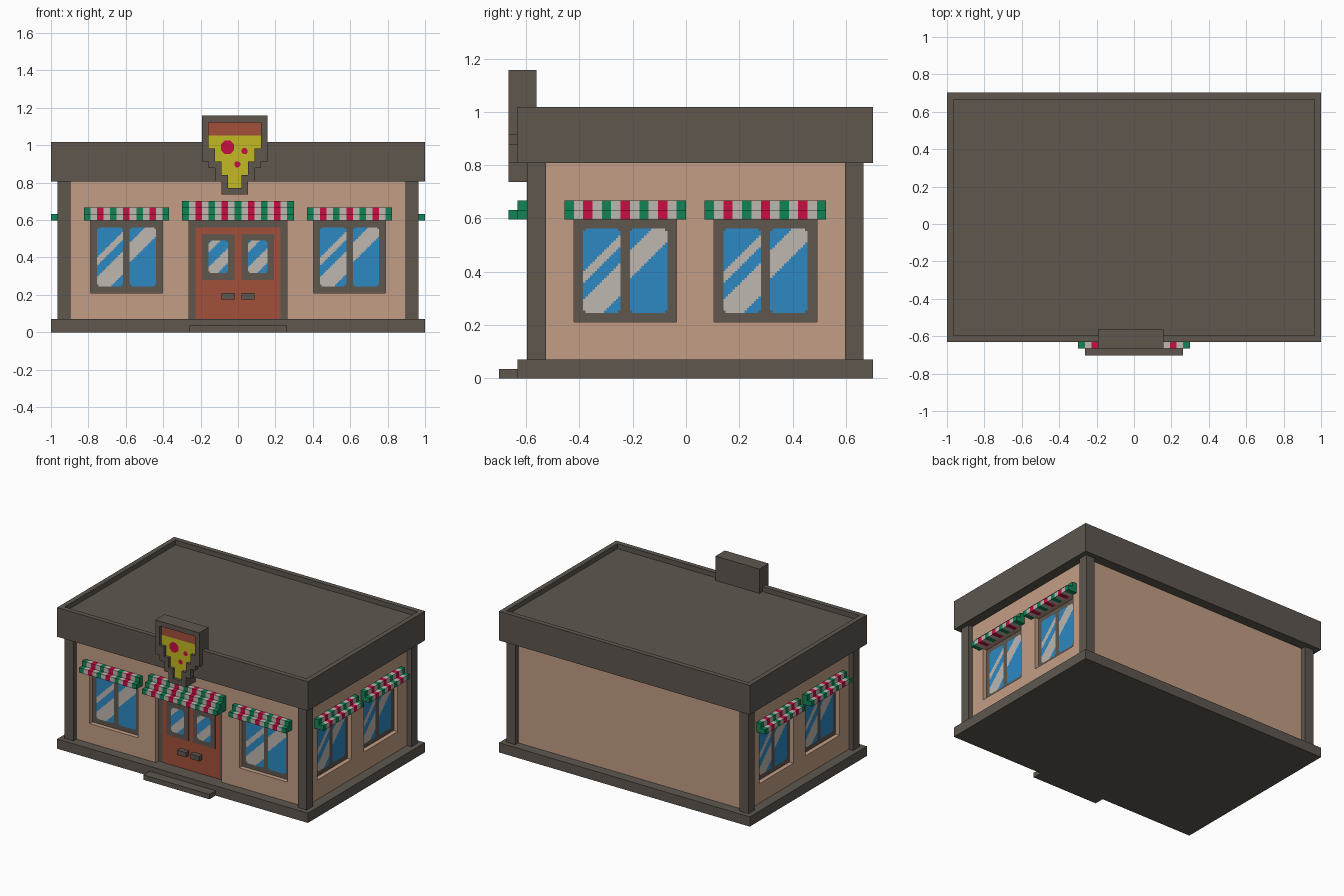
import bpy, bmesh, math
from mathutils import Vector

cube = bpy.data.objects.get("Cube")
if cube:
    bpy.data.objects.remove(cube, do_unlink=True)

U = 2 / 57  # modelling unit: the building is 57 units wide


def linear(c):
    c /= 255
    return c / 12.92 if c <= 0.04045 else ((c + 0.055) / 1.055) ** 2.4


def material(name, *rgb):
    m = bpy.data.materials.new(name)
    col = [linear(c) for c in rgb] + [1]
    m.diffuse_color = col
    m.use_nodes = True
    for n in m.node_tree.nodes:
        if n.type == 'BSDF_PRINCIPLED':
            n.inputs["Base Color"].default_value = col
            n.inputs["Roughness"].default_value = 0.9
    return m


TRIM, WALL, DOOR, GLASS, WHITE, GREEN, RED, CHEESE = range(8)
MATS = [material("dark trim", 94, 87, 79), material("beige wall", 195, 158, 133),
        material("brick red", 162, 80, 58), material("glass blue", 45, 137, 196),
        material("pale grey", 190, 183, 176), material("awning green", 18, 130, 86),
        material("bright red", 200, 14, 66), material("cheese yellow", 196, 184, 35)]

# Each facade is laid out as (along, outward, up) and mapped to the world
SIDES = {
    "front": lambda a, d, z: Vector((a, -d, z)) * U,
    "right": lambda a, d, z: Vector((d, a, z)) * U,
    "left": lambda a, d, z: Vector((-d, 2 - a, z)) * U,
}


def finish(name, bm):
    me = bpy.data.meshes.new(name)
    bm.to_mesh(me)
    bm.free()
    for m in MATS:
        me.materials.append(m)
    ob = bpy.data.objects.new(name, me)
    bpy.context.scene.collection.objects.link(ob)
    return ob


def boxes(name, items, side="front"):
    """Items are (a0, a1, d0, d1, z0, z1, material)."""
    bm = bmesh.new()
    for a0, a1, d0, d1, z0, z1, mat in items:
        p, q = SIDES[side](a0, d0, z0), SIDES[side](a1, d1, z1)
        verts = bmesh.ops.create_cube(bm, size=1)["verts"]
        for v in verts:
            for i in range(3):
                v.co[i] = (p[i] + q[i]) / 2 + v.co[i] * 2 * abs(q[i] - p[i]) / 2
        for f in {f for v in verts for f in v.link_faces}:
            f.material_index = mat
    return finish(name, bm)


def pane(name, side, a, z, d, w, h, bands):
    """Stepped glass plate; bands are diagonal reflections."""
    bm = bmesh.new()
    n, r = 4, 0.6
    grid = [[bm.verts.new(SIDES[side](a + i / n, d, z + j / n))
             for i in range(w * n + 1)] for j in range(h * n + 1)]
    for j in range(h * n):
        for i in range(w * n):
            x, y = (i + 0.5) / n, (j + 0.5) / n
            f = bm.faces.new((grid[j][i], grid[j][i + 1], grid[j + 1][i + 1], grid[j + 1][i]))
            ex, ey = max(0, r - min(x, w - x)), max(0, r - min(y, h - y))
            if math.hypot(ex, ey) > r:
                f.material_index = TRIM  # rounded corner
            elif any(lo < y - x < hi for lo, hi in bands):
                f.material_index = WHITE
            else:
                f.material_index = GLASS
    return finish(name, bm)


def window(name, side, a, d):
    boxes(name + "_frame", [(a, a + 11, d, d + 0.1, 6, 17, TRIM)], side)
    pane(name + "_pane_a", side, a + 1, 7, d + 0.2, 4, 9, [(-2.2, 1.4), (3.2, 4.5)])
    pane(name + "_pane_b", side, a + 6, 7, d + 0.2, 4, 9, [(3.7, 6.6)])


def awning(name, side, a, d, stripes, steps):
    order = (GREEN, WHITE, RED, WHITE)
    boxes(name, [(a + i, a + i + 1, d, d + steps - s, 17 + s, 18 + s, order[i % 4])
                 for i in range(stripes) for s in range(steps)], side)


def wall(name, side, a0, a1, d, openings):
    items, a = [], a0
    for b0, b1, z0, z1 in openings:
        items.append((a, b0, d - 1, d, 2, 23, WALL))
        items.append((b0, b1, d - 1, d, z1, 23, WALL))
        if z0 > 2:
            items.append((b0, b1, d - 1, d, 2, z0, WALL))
        a = b1
    items.append((a, a1, d - 1, d, 2, 23, WALL))
    boxes(name, items, side)


# Base, step, columns and roof with raised rim
boxes("base", [(-28.5, 28.5, -20, 18, 0, 2, TRIM)])
boxes("door_step", [(-7.5, 7.5, 18, 20, 0, 1, TRIM)])
for sx, nx in ((-1, "right"), (1, "left")):
    for d, ny in ((15, "front"), (-19, "back")):
        boxes(f"{ny}_{nx}_column", [(sx * 25.5, sx * 27.5, d, d + 2, 2, 23, TRIM)])
boxes("roof", [(-28.5, 28.5, -20, 18, 23, 28, TRIM)])
boxes("roof_rim", [(-28.5, 28.5, 17, 18, 28, 29, TRIM), (-28.5, 28.5, -20, -19, 28, 29, TRIM),
                   (-28.5, -27.5, -19, 17, 28, 29, TRIM), (27.5, 28.5, -19, 17, 28, 29, TRIM)])

# Walls with recessed openings
boxes("building_core", [(-25.5, 25.5, -17, 15, 2, 23, WALL)])
boxes("back_wall", [(-26.5, 26.5, -18, -17, 2, 23, WALL)])
wall("front_wall", "front", -26.5, 26.5, 16,
     [(-22.5, -11.5, 6, 17), (-7.5, 7.5, 2, 17), (11.5, 22.5, 6, 17)])
# Model's own left is +x
for side, label in (("right", "left"), ("left", "right")):
    wall(label + "_wall", side, -15, 17, 26.5, [(-12, -1, 6, 17), (3, 14, 6, 17)])

# Windows and their awnings
for side, label, d, starts in (("front", "front", 15, (-22.5, 11.5)),
                               ("right", "left", 25.5, (-12, 3)),
                               ("left", "right", 25.5, (-12, 3))):
    for k, a in enumerate(starts, 1):
        window(f"{label}_window_{k}", side, a, d)
        awning(f"{label}_awning_{k}", side, a - 1, d + 1, 13, 2)

# Double door
boxes("door_frame", [(-7.5, 7.5, 15, 15.1, 2, 17, TRIM)])
for a, label in ((-6.5, "right"), (0, "left")):
    w = -5.5 if a < 0 else 0.5
    h = -2.5 if a < 0 else 0.5
    boxes(label + "_door", [(a, a + 6.5, 15, 15.2, 2, 16, DOOR)])
    boxes(label + "_door_window_frame", [(w, w + 5, 15.2, 15.3, 8, 15, TRIM)])
    pane(label + "_door_pane", "front", w + 1, 9, 15.4, 3, 5, [(-1.3, 0.9), (3.1, 4.4)])
    boxes(label + "_door_handle", [(h, h + 2, 15.2, 16.2, 5, 6, TRIM)])
awning("door_awning", "front", -8.5, 16, 17, 3)

# Stepped slice sign: rows of (bottom, top, outer half width, inner half width)
C = -0.5
frame, slab = [], []
for z0, z1, o, i in ((21, 22, 2, 0), (22, 23, 2, 1), (23, 24, 3, 1), (24, 25, 3, 2),
                     (25, 26, 4, 2), (26, 28, 5, 3), (28, 30, 5, 4), (30, 32, 5, 4),
                     (32, 33, 5, 0)):
    frame += [(C - o, C - i, 16, 19, z0, z1, TRIM), (C + i, C + o, 16, 19, z0, z1, TRIM)]
    if i:
        slab.append((C - i, C + i, 16.5, 18.4, z0, z1, DOOR if z0 == 30 else CHEESE))
        frame.append((C - i, C + i, 16, 16.5, z0, z1, TRIM))
boxes("sign_frame", frame)
boxes("sign_slice", slab)

# Topping discs
for k, (x, z, r) in enumerate(((-1.6, 28.2, 1.1), (1.0, 27.6, 0.5), (-0.1, 25.6, 0.5)), 1):
    bm = bmesh.new()
    bmesh.ops.create_circle(bm, cap_ends=True, segments=8, radius=r * U)
    for v in bm.verts:
        px, py = v.co.x, v.co.y
        t = math.pi / 8
        v.co = SIDES["front"](x, 18.5, z) + Vector((px * math.cos(t) - py * math.sin(t), 0,
                                                    px * math.sin(t) + py * math.cos(t)))
    for f in bm.faces:
        f.material_index = RED
    finish(f"sign_topping_{k}", bm)
